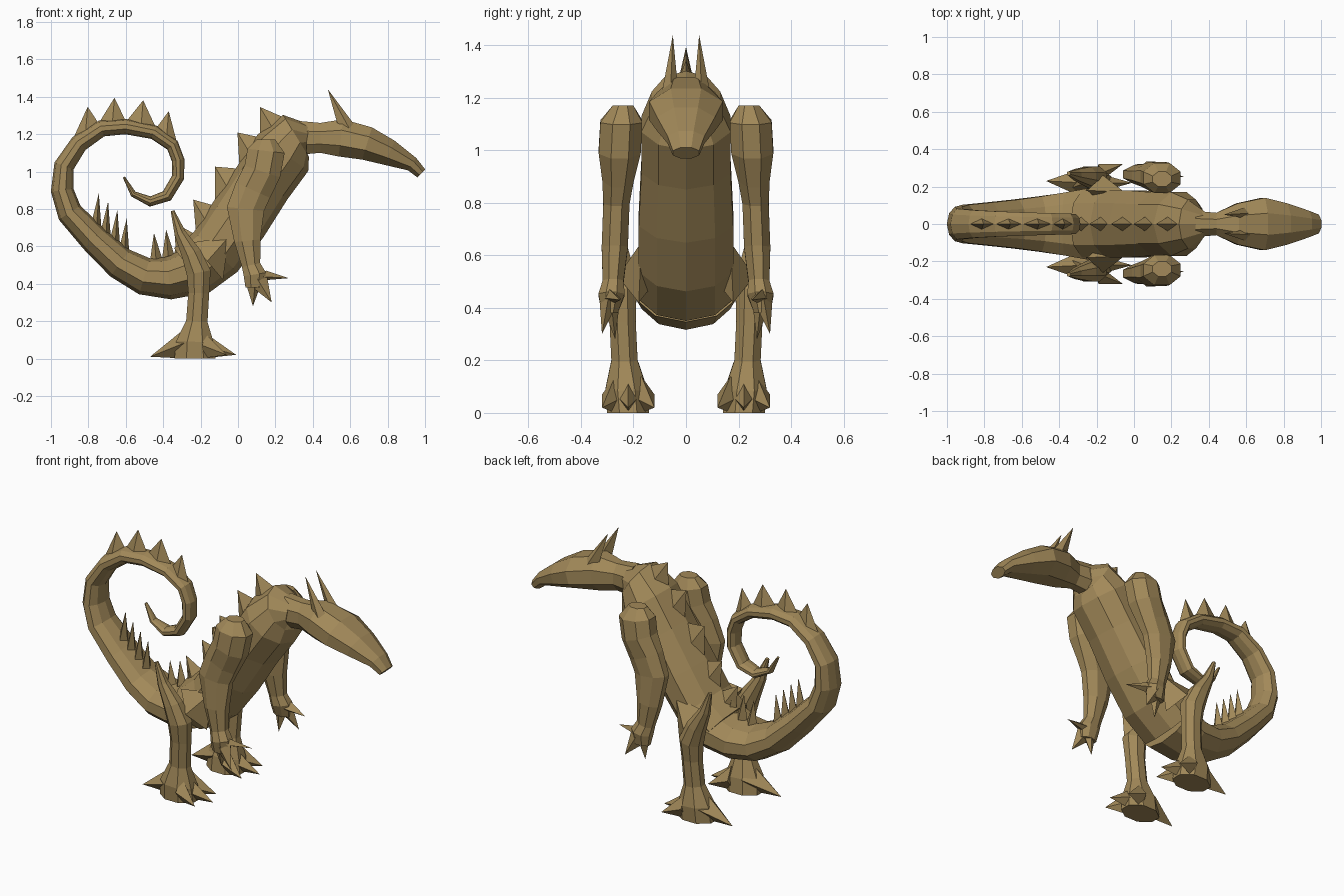
import bpy
import bmesh
from math import cos, pi, sin
from mathutils import Vector

cube = bpy.data.objects.get("Cube")
if cube:
    bpy.data.objects.remove(cube, do_unlink=True)

# single hide colour
hide = bpy.data.materials.new("tan_hide")
hide.use_nodes = True
tan = (.36, .25, .1, 1)
hide.diffuse_color = tan
hide.node_tree.nodes["Principled BSDF"].inputs["Base Color"].default_value = tan


def mix(pair, amount):
    """Blend linearly between the two values of a pair."""
    first, last = pair
    return first + (last - first) * amount


def finish(name, bm, mirrored):
    """Turn a bmesh into a flat-shaded object, optionally paired across y."""
    bmesh.ops.recalc_face_normals(bm, faces=bm.faces[:])
    mesh = bpy.data.meshes.new(name)
    bm.to_mesh(mesh)
    bm.free()
    mesh.materials.append(hide)
    obj = bpy.data.objects.new(name, mesh)
    bpy.context.collection.objects.link(obj)
    if mirrored:
        mirror = obj.modifiers.new("pair", 'MIRROR')
        mirror.use_axis = (False, True, False)
        mirror.use_mirror_merge = False


def sweep(name, stations, ratio=(1, 1), side=(0, 0), keel=False, mirrored=False):
    """Skin polygon rings along stations of (x, z, half width, optional half depth).

    Ratio is the usual depth over width and side is the y offset, from start to end.
    Returns the points along the inner and outer edges of the sweep.
    """
    bm = bmesh.new()
    rings, inner, outer = [], [], []
    final = len(stations) - 1
    points = [Vector((station[0], mix(side, i / final), station[1]))
              for i, station in enumerate(stations)]
    # limbs have flat-sided rings, the body has a corner along back and belly
    sides = 10 if keel else 8
    turn = 0 if keel else pi / sides
    grow = 1 / cos(pi / sides)
    for i, centre in enumerate(points):
        along = points[min(i + 1, final)] - points[max(i - 1, 0)]
        width, *depth = stations[i][2:]
        reach = depth[0] if depth else width * mix(ratio, i / final)
        across = Vector((0, width, 0))
        upward = Vector((-along.z, 0, along.x)).normalized() * reach
        angles = [turn + k * 2 * pi / sides for k in range(sides)]
        rings.append([bm.verts.new(centre + (across * sin(a) + upward * cos(a)) * grow)
                      for a in angles])
        inner.append(centre + upward)
        outer.append(centre - upward)
    for ring, following in zip(rings, rings[1:]):
        for k in range(sides):
            bm.faces.new((ring[k - 1], ring[k], following[k], following[k - 1]))
    bm.faces.new(rings[0])
    bm.faces.new(rings[-1])
    finish(name, bm, mirrored)
    return inner, outer


def spike(name, start, end, tip, thickness, mirrored=False):
    """Four-sided spike on a diamond base that runs from start to end."""
    bm = bmesh.new()
    start, end = Vector(start), Vector(end)
    across = Vector((0, thickness, 0))
    middle = (start + end) / 2
    base = [bm.verts.new(p) for p in (start, middle + across, end, middle - across)]
    point = bm.verts.new(tip)
    bm.faces.new(base)
    for k in range(len(base)):
        bm.faces.new((base[k - 1], base[k], point))
    finish(name, bm, mirrored)


def ridge(name, start, end, count, lean, thickness):
    """Row of equal spikes between two points, their bases slightly sunk."""
    lean = Vector(lean)
    for k in range(count):
        first, last = start.lerp(end, k / count), start.lerp(end, (k + 1) / count)
        sink = lean * .1
        spike(name, first - sink, last - sink, (first + last) / 2 + lean, thickness)


# curled tail, from tip to hips, thickening towards the body
tail_path = [
    (-.61, .97), (-.56, .88), (-.47, .84), (-.38, .87), (-.32, .97),
    (-.32, 1.06), (-.35, 1.14), (-.45, 1.21), (-.6, 1.24), (-.73, 1.23),
    (-.85, 1.15), (-.93, 1.03), (-.94, .9), (-.9, .78), (-.77, .64),
    (-.63, .51), (-.5, .44), (-.37, .43), (-.24, .47)]
tail = []
for i, (x, z) in enumerate(tail_path):
    t = i / (len(tail_path) - 1)
    tail.append((x, z, min(.01 + .3 * t, .05 + .14 * t ** 3)))
tail_inner, tail_outer = sweep("tail", tail, (.6, .65), keel=True)

# tail spikes inside the bend and over the curl
bend_start = tail_inner[13].lerp(tail_inner[15], .25)
ridge("bend_spike", bend_start, tail_inner[15], 4, (.01, 0, .15), .04)
ridge("hip_spike", tail_inner[16], tail_inner[18], 3, (-.01, 0, .13), .04)
for i in range(6, 10):
    ridge("curl_spike", tail_outer[i], tail_outer[i + 1], 1, (.01, 0, .12), .03)

# upright torso with large plates down the spine
back, belly = sweep("torso", [
    (-.25, .47, .18), (-.12, .57, .18), (0, .74, .18), (.13, .94, .17),
    (.24, 1.1, .17), (.31, 1.19, .13), (.37, 1.18, .07)], (.8, 1), keel=True)
for start, end in zip(back[:5], back[1:]):
    ridge("back_plate", start, end, 1, (-.06, 0, .1), .04)

# neck and long drooping snout
sweep("neck_and_head", [
    (.33, 1.18, .07, .09), (.44, 1.18, .06, .08), (.55, 1.18, .11, .1),
    (.69, 1.15, .14, .09), (.81, 1.1, .11, .07), (.93, 1.04, .07, .04),
    (.98, .99, .05, .03)])
spike("horn", (.53, .06, 1.26), (.66, .06, 1.2), (.48, .05, 1.44), .03, True)

# arms with heavy shoulders and broad elbows
sweep("arm", [
    (.15, 1.17, .04, .05), (.15, 1.11, .08, .1), (.13, 1, .08, .1),
    (.08, .9, .06, .1), (.04, .8, .05, .1), (.05, .63, .05, .07),
    (.07, .5, .04, .05), (.09, .45, .05, .06), (.09, .38, .03, .05)],
    side=(.24, .29), mirrored=True)

# clawed hand
for name, tip in [("thumb", (.27, .25, .43)),
                  ("outer_finger", (.18, .32, .3)),
                  ("inner_finger", (.08, .27, .28))]:
    spike(name, (.04, .29, .41), (.15, .29, .47), tip, .04, True)

# legs with a pointed knee above and a spreading ankle below
sweep("leg", [
    (-.35, .79, .01), (-.31, .67, .03), (-.25, .56, .05), (-.21, .46, .06),
    (-.21, .35, .05), (-.22, .2, .05), (-.23, .09, .08, .1), (-.23, 0, .08, .11)],
    (1, 1.2), side=(.27, .22), mirrored=True)
spike("hip", (-.25, .18, .62), (-.08, .18, .42), (-.05, .17, .65), .08, True)

# spread toes and heel claw
for spread in (-1, 0, 1):
    side = .22 + .05 * spread
    tip = (-.01 - .05 * abs(spread), side + .05 * spread, .02)
    spike("toe", (-.18, side, .14), (-.2, side, 0), tip, .05, True)
spike("heel_claw", (-.26, .22, .18), (-.28, .22, 0), (-.47, .23, .01), .08, True)
